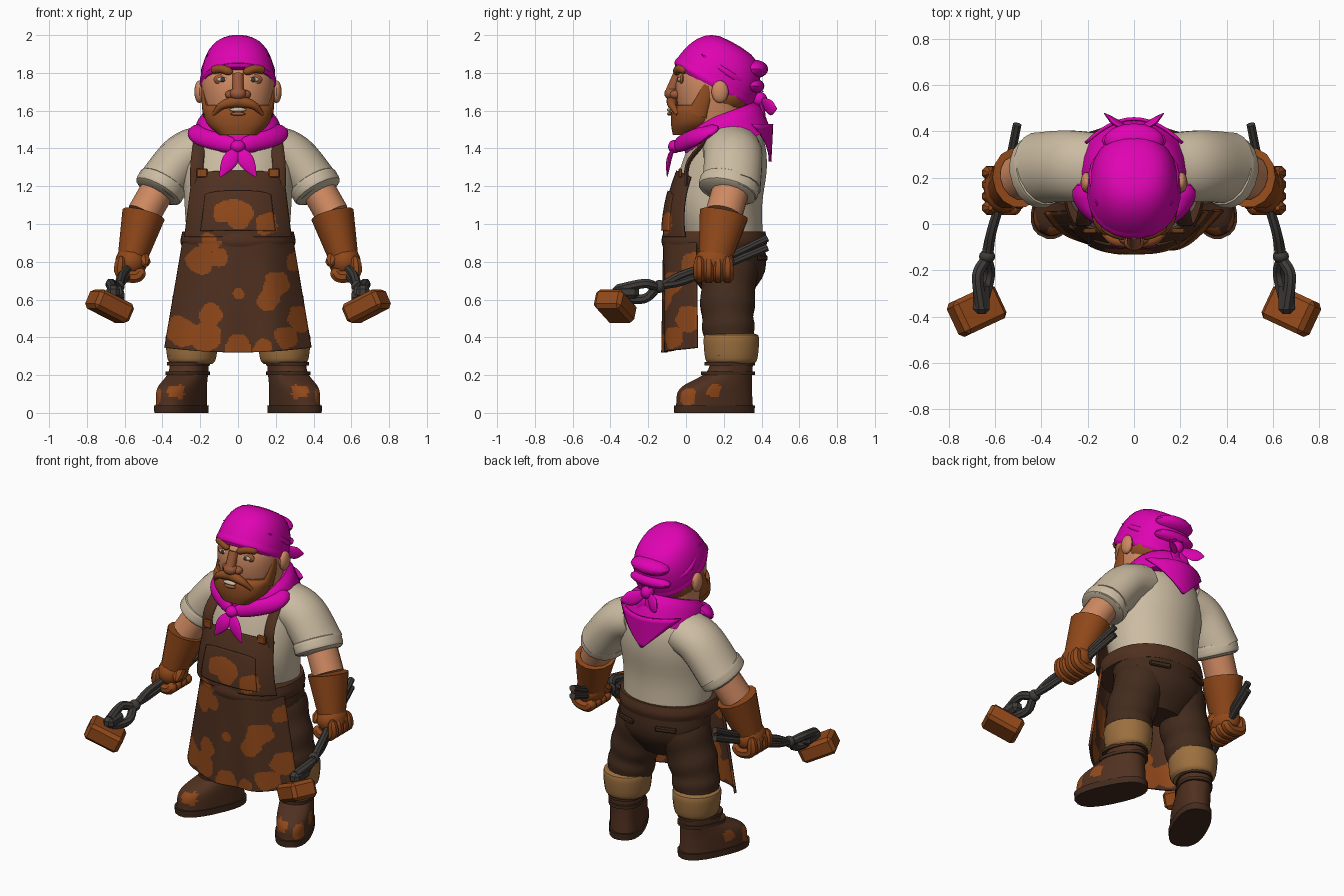
import bpy, bmesh
from math import sin, cos, pi, radians, sqrt
from mathutils import Vector, Matrix

cube = bpy.data.objects.get("Cube")
if cube:
    bpy.data.objects.remove(cube)


def colour(name, *rgb):
    mat = bpy.data.materials.new(name)
    mat.use_nodes = True
    mat.diffuse_color = (*rgb, 1)
    shader = next(node for node in mat.node_tree.nodes if node.type == 'BSDF_PRINCIPLED')
    shader.inputs["Base Color"].default_value = (*rgb, 1)
    shader.inputs["Roughness"].default_value = .8
    return mat


magenta = colour("magenta cloth", .74, .001, .45)
linen = colour("cream linen", .6, .5, .36)
skin = colour("skin", .62, .25, .12)
ruddy = colour("ruddy skin", .33, .1, .04)
rust = colour("rust leather", .28, .065, .01)
auburn = colour("auburn hair", .28, .075, .016)
brown = colour("brown leather", .08, .03, .014)
dark = colour("dark trousers", .055, .024, .012)
tan = colour("tan lining", .33, .16, .05)
iron = colour("dark iron", .05, .045, .04)


def finish(name, bm, mat, mirror=False, spots=None, thickness=0):
    """Turn a bmesh into an object; spots(centre) picks the rust faces."""
    if not thickness:
        bmesh.ops.recalc_face_normals(bm, faces=bm.faces)
    mesh = bpy.data.meshes.new(name)
    mesh.materials.append(mat)
    if spots:
        mesh.materials.append(rust)
        for face in bm.faces:
            face.material_index = int(spots(face.calc_center_median()))
    bm.to_mesh(mesh)
    bm.free()
    mesh.shade_smooth()
    mesh.set_sharp_from_angle(angle=radians(35))
    part = bpy.data.objects.new(name, mesh)
    bpy.context.collection.objects.link(part)
    if thickness:
        solid = part.modifiers.new("thickness", 'SOLIDIFY')
        solid.thickness, solid.offset = thickness, 0
    if mirror:
        part.modifiers.new("mirror", 'MIRROR').use_mirror_merge = False


def smooth_keys(keys, steps):
    """Flowing values through a few key points of any dimension."""
    keys = [Vector(key) for key in keys]
    padded = [keys[0] * 2 - keys[1], *keys, keys[-1] * 2 - keys[-2]]
    result = []
    for a, b, c, d in zip(padded, padded[1:], padded[2:], padded[3:]):
        for step in range(steps):
            t = step / steps
            bend = (a * 2 - b * 5 + c * 4 - d) * t + (b * 3 - a - c * 3 + d) * t * t
            result.append(b + (c - a + bend) * t / 2)
    return result + [keys[-1]]


def bridge(rings):
    """Join point rings into a closed skin with end caps."""
    bm = bmesh.new()
    rings = [[bm.verts.new(point) for point in ring] for ring in rings]
    for low, high in zip(rings, rings[1:]):
        for i in range(len(low)):
            bm.faces.new((low[i - 1], low[i], high[i], high[i - 1]))
    bm.faces.new(rings[0])
    bm.faces.new(rings[-1])
    return bm


def circle(sides):
    return [2 * pi * (i + .5) / sides for i in range(sides)]


def loft(name, keys, mat, frame=Matrix(), sides=24, power=2, steps=4, **options):
    """Stack of rounded outlines, each (height, centre y, half width, half depth)."""
    def rounded(value):
        return abs(value) ** (2 / power) * (1 if value > 0 else -1)
    rings = [[frame @ Vector((wide * rounded(cos(a)), y + deep * rounded(sin(a)), z))
              for a in circle(sides)] for z, y, wide, deep in smooth_keys(keys, steps)]
    finish(name, bridge(rings), mat, **options)


def even(t):
    return 1


def taper(t):
    return 1 - .7 * t


def leaf(t):
    return .1 + sin(pi * t)


def pill(t):
    return sqrt(1.1 - abs(2 * t - 1) ** 6)


def tube(name, path, radius, mat, shape=even, across=(0, 1, 0), flat=1, sides=14, steps=5, mirror=True):
    """Tube along a path; flat scales it in the across direction."""
    points = smooth_keys(path, steps)
    last = len(points) - 1
    rings = []
    for i, point in enumerate(points):
        along = (points[min(i + 1, last)] - points[max(i - 1, 0)]).normalized()
        side = Vector(across)
        side = (side - along * side.dot(along)).normalized()
        other = along.cross(side)
        size = radius * shape(i / last)
        rings.append([point + (side * flat * cos(a) + other * sin(a)) * size for a in circle(sides)])
    finish(name, bridge(rings), mat, mirror)


def blob(name, centre, size, mat, mirror=False):
    bm = bmesh.new()
    place = Matrix.Translation(centre) @ Matrix.Diagonal((*size, 1))
    bmesh.ops.create_uvsphere(bm, u_segments=16, v_segments=10, radius=1, matrix=place)
    finish(name, bm, mat, mirror)


def box(name, centre, size, mat, turn=Matrix(), bevel=.006):
    bm = bmesh.new()
    place = Matrix.Translation(centre) @ turn @ Matrix.Diagonal((*size, 1))
    bmesh.ops.create_cube(bm, size=1, matrix=place)
    bmesh.ops.bevel(bm, geom=bm.edges[:], offset=bevel, segments=1, affect='EDGES')
    finish(name, bm, mat, True)


def sheet(name, surface, columns, rows, mat, spots=None):
    """Cloth panel from surface(u, v), u from -1 to 1 and v from 0 to 1."""
    bm = bmesh.new()
    grid = [[bm.verts.new(surface(2 * i / columns - 1, j / rows)) for i in range(columns + 1)]
            for j in range(rows + 1)]
    for upper, lower in zip(grid, grid[1:]):
        for i in range(columns):
            bm.faces.new((upper[i], lower[i], lower[i + 1], upper[i + 1]))
    finish(name, bm, mat, spots=spots, thickness=.014)


def tilted(y, z, degrees):
    return Matrix.Translation((0, y, z)) @ Matrix.Rotation(radians(degrees), 4, 'X')


def on_face(x, z, out=0):
    """Point on the front of the face, pushed forward by out."""
    return x, .15 - .19 * sqrt(1 - (x / .2) ** 2) - out, z


# Head, hair and beard
loft("head", [(1.4, .2, .14, .13), (1.6, .14, .18, .18), (1.8, .15, .19, .19), (1.9, .2, .1, .1)],
     skin, power=2.2)
blob("back_hair", (0, .2, 1.68), (.19, .16, .12), auburn)
loft("beard", [(1.47, 0, .1, .07), (1.53, .04, .165, .12), (1.6, .06, .185, .135), (1.63, .08, .18, .125)],
     auburn, power=2.4)
tube("sideburn", [(.165, .06, 1.58), (.18, .1, 1.68), (.183, .13, 1.8)], .055, auburn, taper,
     across=(1, 0, 0), flat=.4)
tube("moustache", [on_face(0, 1.65, .03), on_face(.08, 1.63, .05), on_face(.13, 1.58, .05)],
     .034, auburn, taper)

# Facial features
blob("teeth", on_face(0, 1.605, .045), (.045, .015, .012), linen)
blob("lower_lip", on_face(0, 1.583, .045), (.04, .015, .01), ruddy)
tube("nose_bridge", [on_face(0, 1.79), on_face(0, 1.7, .04)], .03, ruddy, mirror=False)
blob("nose_tip", on_face(0, 1.69, .035), (.045, .04, .035), ruddy)
blob("nostril", on_face(.04, 1.685, .02), (.028, .03, .024), ruddy, True)
blob("eye_socket", on_face(.08, 1.765, -.005), (.05, .016, .03), ruddy, True)
blob("eye", on_face(.08, 1.765, .006), (.032, .014, .014), linen, True)
blob("pupil", on_face(.08, 1.765, .017), (.013, .006, .013), iron, True)
tube("eyebrow", [on_face(x, 1.825 - abs(x - .1) / 3, .015) for x in (.03, .09, .14)], .022, auburn, pill)
blob("ear", (.205, .18, 1.7), (.026, .045, .06), skin, True)

# Head cloth, tilted down towards the back
tilt = tilted(.14, 1.735, -30)
dome = [(sin(a) / 4, 0, .2 * cos(a) ** .6, .235 * cos(a) ** .6)
        for a in (radians(angle) for angle in range(0, 90, 11))]
loft("head_cloth", dome, magenta, tilt, power=2.2, steps=1)
loft("head_cloth_band", [(-.015, 0, .19, .22), (.01, 0, .203, .238), (.05, 0, .195, .23)],
     magenta, tilt, power=2.2)
blob("cloth_fold", (0, .36, 1.82), (.13, .075, .05), magenta)
blob("lower_cloth_fold", (0, .36, 1.73), (.14, .055, .04), magenta)
tube("cloth_crease", [(.02, .41, 1.7), (.17, .25, 1.78), (.16, .08, 1.9)], .018, magenta, leaf)
knot = (0, .39, 1.66)
blob("cloth_knot", knot, (.04, .04, .04), magenta)
tube("knot_tail", [knot, (.08, .44, 1.62), (.13, .48, 1.61)], .04, magenta, leaf, flat=.3)
tube("hanging_tail", [knot, (.05, .42, 1.55)], .035, magenta, leaf, flat=.3)

# Neck scarf with back triangle and front knot
loft("neck_scarf", [(.08, .02, .18, .18), (.03, 0, .22, .23), (-.09, 0, .245, .235)],
     magenta, tilted(.2, 1.5, 20))


def back_triangle(u, v):
    x = u * (1 - v * .97) * .21
    return -x, .455 - 2.4 * x * x - .01 * v, 1.53 - .2 * v


sheet("scarf_back", back_triangle, 12, 8, magenta)
knot = (0, -.06, 1.41)
blob("scarf_knot", knot, (.04, .035, .035), magenta)
tube("scarf_front_fold", [knot, (.19, .05, 1.46), (.235, .17, 1.51)], .045, magenta, pill, flat=.6)
tube("scarf_tail", [knot, (.04, -.09, 1.34), (.095, -.1, 1.25)], .038, magenta, leaf, flat=.3)

# Shirt, sleeves and bare forearms
loft("shirt", [(.9, .2, .27, .21), (1.1, .165, .285, .24), (1.3, .2, .29, .23), (1.45, .22, .25, .19),
               (1.53, .21, .15, .12)], linen)
elbow, wrist, grip = Vector((.42, .24, 1.19)), Vector((.5, .2, 1.05)), Vector((.565, .15, .8))
tube("sleeve", [(.17, .24, 1.4), (.29, .25, 1.35), elbow], .128, linen, flat=1.22, sides=18)
for i, t in enumerate((0, .35)):
    top = Vector((.385, .24, 1.24)).lerp(elbow, t)
    tube("rolled_cuff_%d" % (i + 1), [top, top + (wrist - elbow) * (.6 - t / 3)], .128 - i / 100, linen,
         pill, flat=1.2, sides=18, steps=10)
tube("forearm", [elbow, wrist], .09, skin, flat=1.1)

# Gloves with curled fingers
tube("glove_cuff", [wrist, grip], .115, rust, lambda t: 1 - .35 * t, flat=1.15)
blob("palm", grip, (.085, .105, .085), rust, True)
for i in range(4):
    y = .07 + .05 * i
    tube("finger_%d" % (i + 1), [(.62, y, .83), (.62, y, .74), (.54, y, .72), (.5, y, .76)],
         .032, rust, pill, sides=8)
tube("thumb", [(.52, .19, .87), (.49, .07, .78)], .034, rust, pill, sides=8)

# Tongs and the blocks they hold
for name, s in (("upper", 1), ("lower", -1)):
    tube("tongs_" + name, [(.505, .43, .9 + s / 40), (.56, .16, .78 + s / 60), (.615, -.03, .71 + s / 60),
                           (.635, -.14, .67), (.65 + s / 40, -.22, .645 + s / 25),
                           (.66, -.36, .63 + s / 40)],
         .02, iron, lambda t: 1 + .4 * t, (0, 0, 1), sides=8)
blob("tongs_rivet", (.635, -.14, .67), (.035, .03, .035), iron, True)
box("tongs_jaw", (.66, -.32, .64), (.07, .14, .07), iron, bevel=.02)
turn = Matrix.Rotation(radians(-25), 4, 'Z') @ Matrix.Rotation(radians(-25), 4, 'Y')
box("held_block", (.68, -.375, .565), (.22, .16, .11), rust, turn, .02)

# Trousers and turned-up linings
loft("trouser_hips", [(.94, .2, .28, .215), (.75, .22, .28, .2), (.6, .22, .15, .1)], dark)
tube("trouser_leg", [(.14, .23, .78), (.21, .22, .55), (.24, .23, .38)], .145, dark, sides=18, steps=8,
     shape=lambda t: 1.05 - .13 * t + .03 * sin(18 * t))
loft("trouser_lining", [(.26, .24, .11, .12), (.29, .24, .13, .14), (.4, .24, .14, .147), (.42, .24, .12, .12)],
     tan, Matrix.Translation((.245, 0, 0)), mirror=True)
box("back_pocket", (.14, .405, .82), (.13, .02, .03), dark, Matrix.Rotation(radians(-18), 4, 'Z'))

# Boots turned outward
foot = Matrix.Translation((.3, .15, 0)) @ Matrix.Rotation(radians(25), 4, 'Z')
marks = [Vector(mark) for mark in ((.43, 0, .09), (.32, -.04, .12), (.4, .15, .12))]


def scuffed(centre):
    return any((centre - mark).length < .045 + .01 * sin(centre.x * 90) for mark in marks)


loft("boot_sole", [(0, 0, .105, .225), (.04, 0, .107, .228)], dark, foot, power=2.5, mirror=True)
loft("boot", [(.035, 0, .1, .216), (.13, .01, .1, .2), (.22, .09, .095, .12), (.33, .1, .1, .12)],
     brown, foot, power=2.4, sides=56, steps=8, mirror=True, spots=scuffed)
for i in range(3):
    z, middle = .2 + i / 20, .08 + i / 100
    loft("boot_lace_%d" % (i + 1), [(z, middle, .102, .145 - i / 100), (z + .02, middle, .102, .145 - i / 100)],
         dark, foot, power=2.4, mirror=True)

# Apron: stained skirt, bib, pocket, waistband and straps
stains = [(0, 1.05, .08), (-.07, 1.06, .06), (.15, 1, .06), (-.15, .9, .05), (-.2, .8, .07), (-.1, .82, .05),
          (.2, .68, .07), (.16, .6, .06), (0, .63, .03), (-.14, .52, .06), (-.3, .43, .08), (-.17, .4, .08),
          (0, .35, .07), (.13, .34, .05), (.33, .5, .07), (.3, .8, .05), (.25, .4, .06)]


def stained(centre):
    wobble = 1 + .25 * sin(centre.x * 45 + centre.z * 20) * cos(centre.z * 50)
    return any((centre.x - x) ** 2 + (centre.z - z) ** 2 < r * r * wobble for x, z, r in stains)


def skirt(u, v):
    fold = .01 * v * sin(9 * u)
    return (.29 + .095 * v) * u, -.115 + .17 * abs(u) ** 3 + fold, .9 - v * (.58 - .025 * u * u)


def bib(u, v, width=.28, lift=0):
    """Rows run from the top edge down to the waist."""
    up = 1 - v
    x = (width - .04 * up) * u
    return x, -.115 + .07 * up * up + 5 * abs(x) ** 3 - lift, .93 + .35 * up - .03 * up * u ** 4


sheet("apron_skirt", skirt, 90, 80, brown, stained)
sheet("apron_bib", bib, 60, 44, brown, stained)
sheet("apron_pocket", lambda u, v: bib(u, .3 + .6 * v, .2, .01), 44, 28, brown, stained)
loft("waistband", [(.87, .15, .295, .27), (.91, .15, .305, .28), (.96, .15, .295, .27)], brown,
     sides=64, power=2.2, spots=lambda centre: centre.y < 0 and stained(centre))
tube("apron_strap", [(.22, 0, 1.2), (.215, .02, 1.34), (.19, .17, 1.5)], .035, brown, flat=.35)
box("strap_buckle", (.19, -.03, 1.27), (.06, .02, .05), rust)
